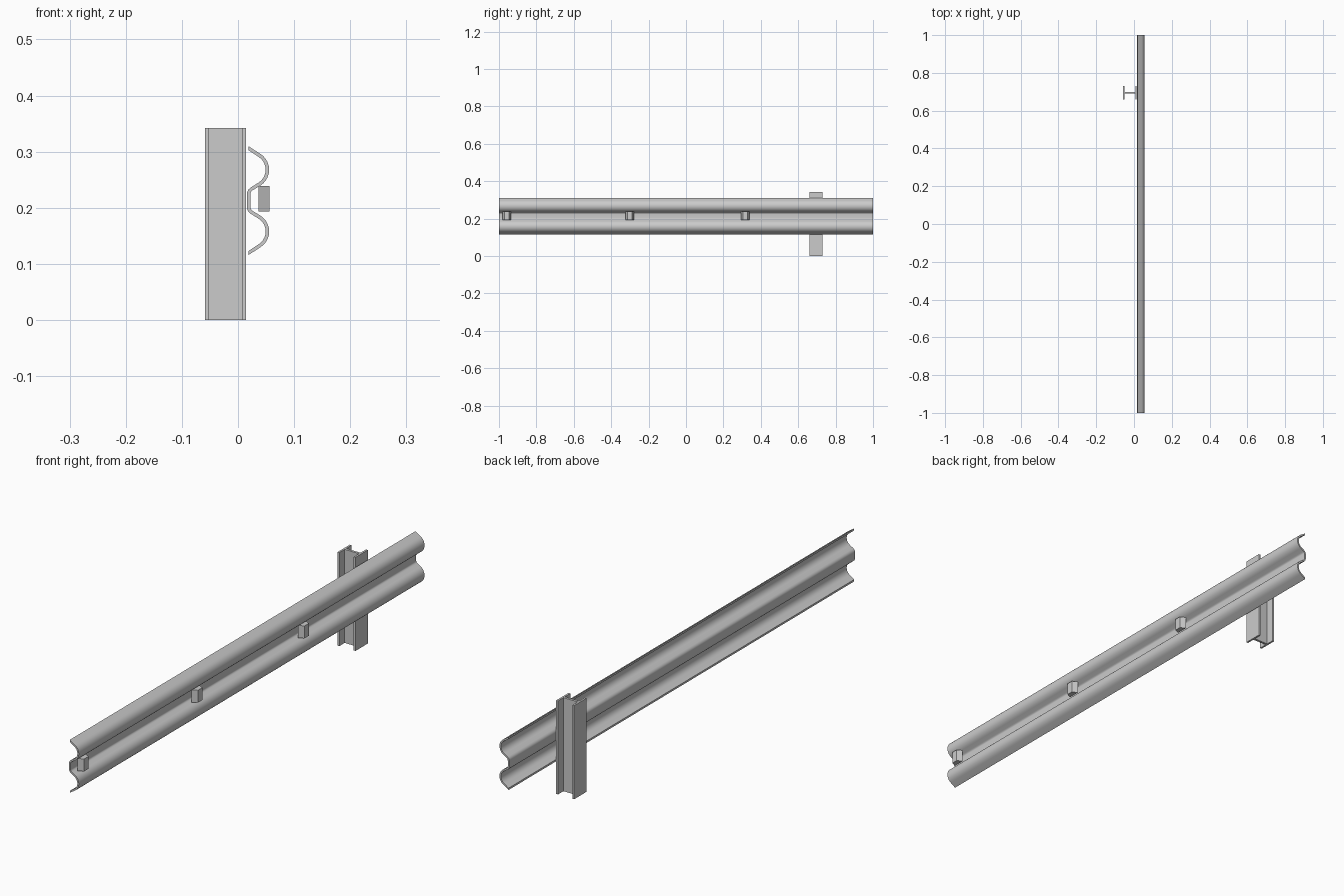
import bpy, math
from mathutils import Vector

if "Cube" in bpy.data.objects:
    bpy.data.objects.remove(bpy.data.objects["Cube"])

MID_Z = 0.2127


def make_object(name, verts, faces, smooth=False):
    mesh = bpy.data.meshes.new(name)
    mesh.from_pydata(verts, [], faces)
    ob = bpy.data.objects.new(name, mesh)
    bpy.context.collection.objects.link(ob)
    bpy.ops.object.select_all(action='DESELECT')
    ob.select_set(True)
    bpy.context.view_layer.objects.active = ob
    bpy.ops.object.mode_set(mode='EDIT')
    bpy.ops.mesh.select_all(action='SELECT')
    bpy.ops.mesh.normals_make_consistent(inside=False)
    bpy.ops.object.mode_set(mode='OBJECT')
    if smooth:
        bpy.ops.object.shade_smooth_by_angle(angle=math.radians(35))
    return ob


def prism(name, outline, z0, z1):
    """Vertical prism over an (x, y) outline."""
    n = len(outline)
    verts = [(x, y, z) for z in (z0, z1) for x, y in outline]
    faces = [(i, (i + 1) % n, n + (i + 1) % n, n + i) for i in range(n)]
    faces += [tuple(reversed(range(n))), tuple(range(n, 2 * n))]
    return make_object(name, verts, faces)


# W-beam rail: centreline of the upper half (x, height above middle), then mirrored
half = [(0.0187, 0.0934)]
for i in range(11):
    a = math.radians(58.7 - 117.4 * i / 10)
    half.append((0.0222 + 0.0302 * math.cos(a), 0.055 + 0.0302 * math.sin(a)))
half += [(0.0245, 0.0210), (0.0212, 0.0180), (0.0193, 0.0145), (0.0188, 0.0110)]
line = [Vector(p) for p in half + [(x, -z) for x, z in reversed(half)]]

# Thicken the centreline into front and back skins
t = 0.0031
front, back = [], []
for i, p in enumerate(line):
    if i in (0, len(line) - 1):
        off = Vector((0, 0.0035 if i == 0 else -0.0035))
    else:
        d = ((p - line[i - 1]).normalized() + (line[i + 1] - p).normalized()).normalized()
        off = Vector((-d.y, d.x)) * t
    front.append(p + off)
    back.append(p - off)

n = len(line)
verts = [(p.x, y, MID_Z + p.y) for y in (-1, 1) for p in front + back]
faces = []
for i in range(n - 1):
    faces += [(i, i + 1, 2 * n + i + 1, 2 * n + i),
              (n + i, 3 * n + i, 3 * n + i + 1, n + i + 1),
              (i, n + i, n + i + 1, i + 1),
              (2 * n + i, 2 * n + i + 1, 3 * n + i + 1, 3 * n + i)]
for i in (0, n - 1):
    faces.append((i, 2 * n + i, 3 * n + i, n + i))
rail = make_object("guard_rail", verts, faces, smooth=True)

# I-beam post
x0, x1, x2, x3 = -0.0587, -0.0515, 0.0068, 0.0142
cy, w, web = 0.695, 0.0355, 0.0045
side = [(x0, w), (x1, w), (x1, web), (x2, web), (x2, w), (x3, w)]
outline = [(x, cy + y) for x, y in side] + [(x, cy - y) for x, y in reversed(side)]
prism("post", outline, 0, 0.3425)

# Reflectors sitting in the rail valley
for k, y in enumerate((-0.958, -0.300, 0.317)):
    prism(f"reflector_{k + 1}",
          [(0.0365, y - 0.0225), (0.0565, y - 0.0125),
           (0.0565, y + 0.0125), (0.0365, y + 0.0225)], 0.193, 0.2385)
